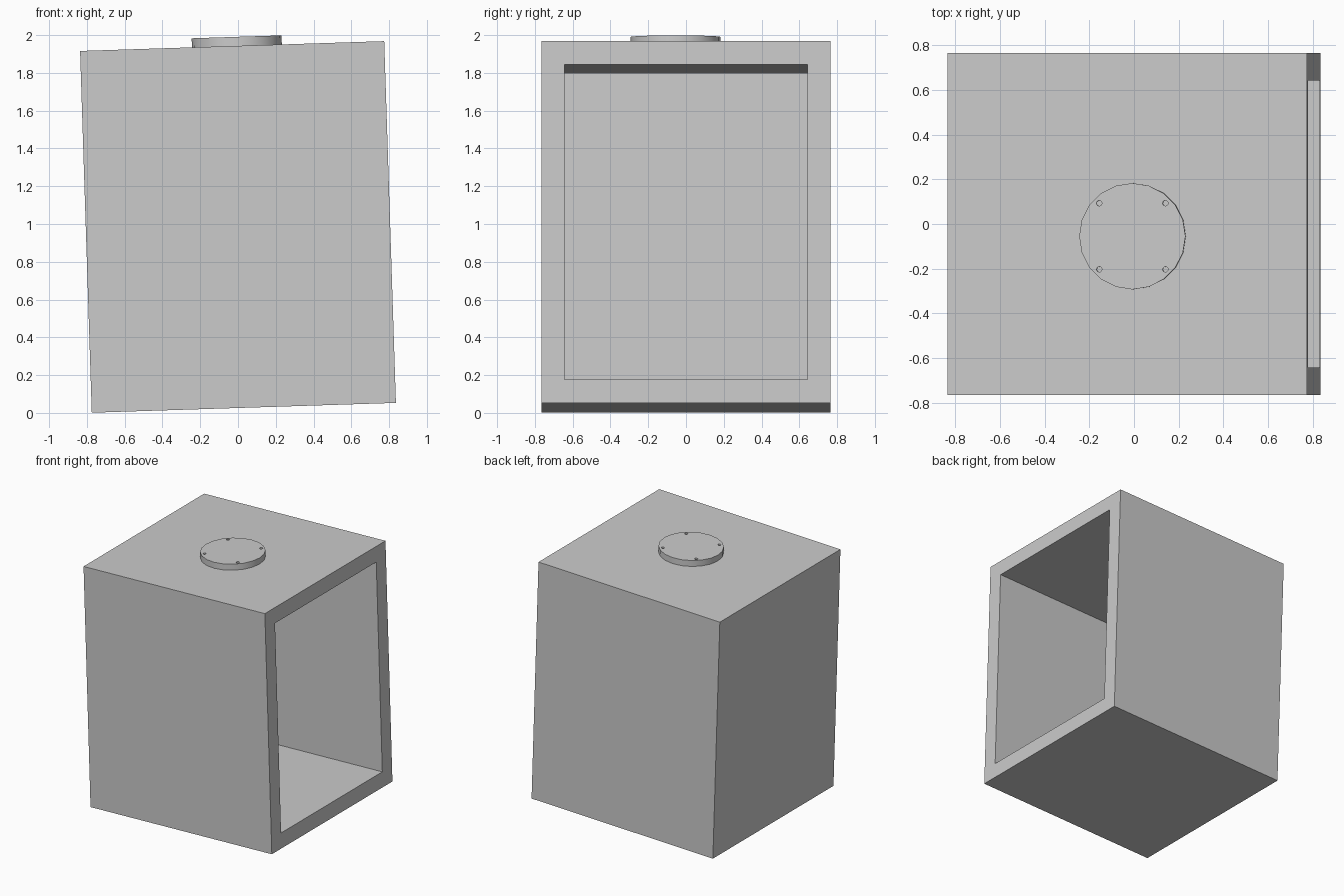
import bpy, bmesh, math
from mathutils import Matrix, Vector

if "Cube" in bpy.data.objects:
    bpy.data.objects.remove(bpy.data.objects["Cube"], do_unlink=True)

WIDTH, DEPTH, HEIGHT, WALL = 1.611, 1.53, 1.916, 0.123
DISC_RADIUS, DISC_THICK = 0.238, 0.048
BOLT_OFFSET, BOLT_RADIUS = 0.148, 0.012

# The whole model leans slightly to one side
TILT = Matrix.Translation((0, 0, 0.9845)) @ Matrix.Rotation(math.radians(-1.85), 4, 'Y')
DISC_CENTRE = Vector((0.025, -0.055, HEIGHT / 2 + DISC_THICK / 2))

grey = bpy.data.materials.new("plain_grey")
grey.use_nodes = True
colour = (0.6, 0.6, 0.6, 1)
grey.diffuse_color = colour
grey.node_tree.nodes["Principled BSDF"].inputs["Base Color"].default_value = colour


def make_object(name, bm):
    bmesh.ops.recalc_face_normals(bm, faces=bm.faces)
    mesh = bpy.data.meshes.new(name)
    bm.to_mesh(mesh)
    bm.free()
    mesh.materials.append(grey)
    obj = bpy.data.objects.new(name, mesh)
    obj.matrix_world = TILT
    bpy.context.collection.objects.link(obj)
    return obj


def add_cylinder(bm, radius, height, sides, centre):
    bmesh.ops.create_cone(bm, cap_ends=True, segments=sides, radius1=radius,
                          radius2=radius, depth=height,
                          matrix=Matrix.Translation(centre))


# Box shell, open on its left side
bm = bmesh.new()
bmesh.ops.create_cube(bm, size=1, matrix=Matrix.Diagonal((WIDTH, DEPTH, HEIGHT, 1)))
opening = max(bm.faces, key=lambda f: f.calc_center_median().x)
bmesh.ops.inset_region(bm, faces=[opening], thickness=WALL,
                       use_boundary=True, use_even_offset=True)
back = bmesh.ops.extrude_discrete_faces(bm, faces=[opening])["faces"]
bmesh.ops.translate(bm, verts=back[0].verts, vec=(WALL - WIDTH, 0, 0))
make_object("box_shell", bm)

# Round plate on the roof
bm = bmesh.new()
add_cylinder(bm, DISC_RADIUS, DISC_THICK, 20, DISC_CENTRE)
plate = make_object("round_plate", bm)

# Four bolt holes through the plate
bm = bmesh.new()
for sx in (-1, 1):
    for sy in (-1, 1):
        offset = Vector((sx * BOLT_OFFSET, sy * BOLT_OFFSET, 0))
        add_cylinder(bm, BOLT_RADIUS, DISC_THICK * 2, 12, DISC_CENTRE + offset)
cutter = make_object("bolt_hole_cutter", bm)
cutter.hide_render = True

cut = plate.modifiers.new("bolt_holes", 'BOOLEAN')
cut.operation = 'DIFFERENCE'
cut.solver = 'EXACT'
cut.object = cutter
bpy.ops.object.select_all(action='DESELECT')
bpy.context.view_layer.objects.active = plate
plate.select_set(True)
bpy.ops.object.modifier_apply(modifier=cut.name)
bpy.data.objects.remove(cutter, do_unlink=True)
bpy.ops.object.shade_smooth_by_angle(angle=math.radians(35))
